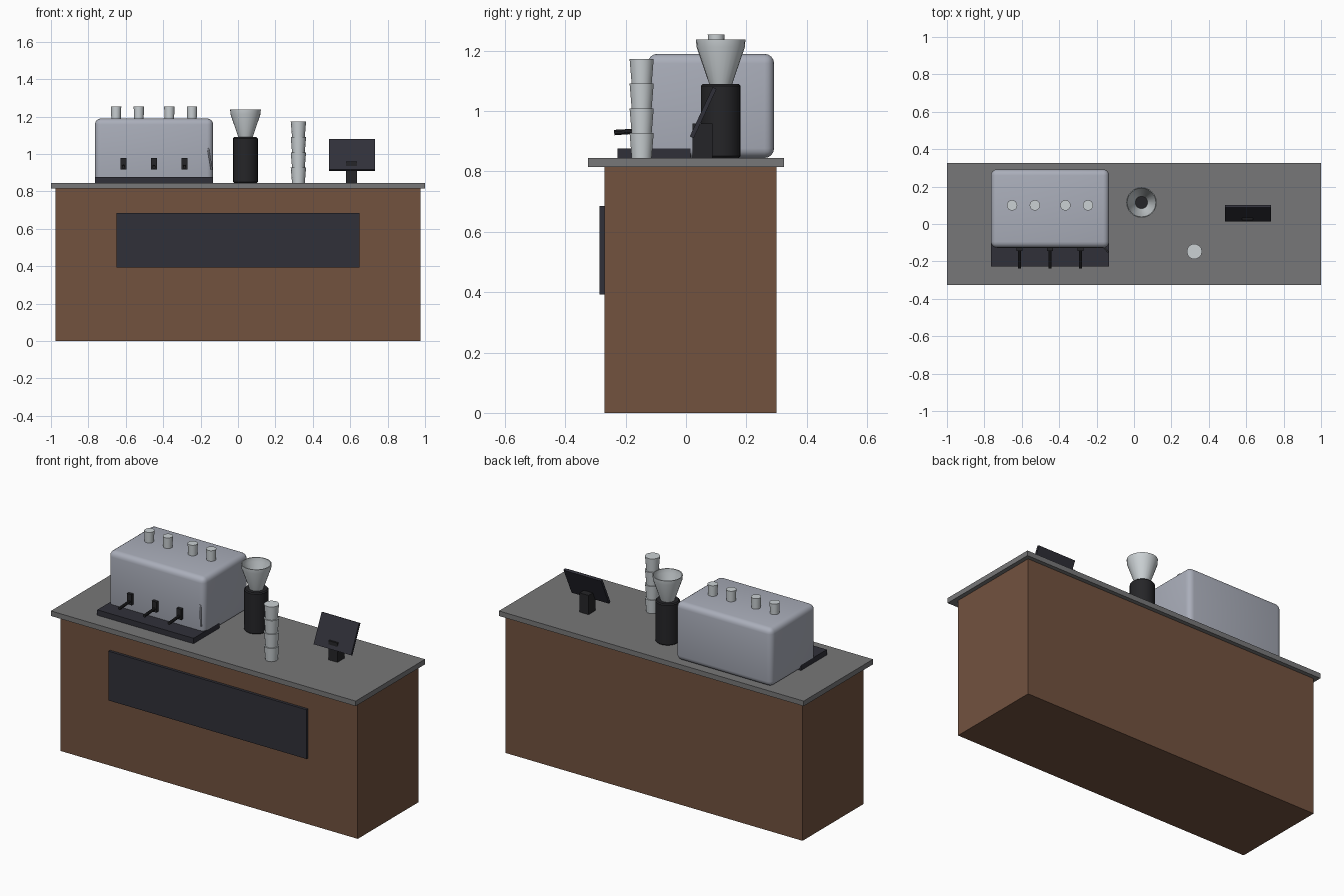
import bpy, bmesh, math
from mathutils import Vector

if "Cube" in bpy.data.objects:
    bpy.data.objects.remove(bpy.data.objects["Cube"])


def material(name, rgb):
    m = bpy.data.materials.new(name)
    lin = [((c / 255 + 0.055) / 1.055) ** 2.4 for c in rgb]
    m.diffuse_color = (*lin, 1)
    m.use_nodes = True
    m.node_tree.nodes["Principled BSDF"].inputs["Base Color"].default_value = m.diffuse_color
    return m


WOOD = material("brown wood", (114, 82, 63))
STONE = material("grey stone", (119, 119, 120))
PANEL = material("dark slate", (48, 48, 57))
STEEL = material("brushed steel", (170, 174, 186))
BLACK = material("black plastic", (37, 37, 40))
CUP = material("pale ceramic", (203, 209, 212))


def finish(name, bm, mat, smooth=False):
    bmesh.ops.recalc_face_normals(bm, faces=bm.faces)
    me = bpy.data.meshes.new(name)
    bm.to_mesh(me)
    bm.free()
    me.materials.append(mat)
    ob = bpy.data.objects.new(name, me)
    bpy.context.collection.objects.link(ob)
    if smooth:
        bpy.ops.object.select_all(action='DESELECT')
        ob.select_set(True)
        bpy.context.view_layer.objects.active = ob
        bpy.ops.object.shade_smooth_by_angle(angle=math.radians(35))
    return ob


def box(name, x, y, z, mat, bevel=0, segments=3):
    bm = bmesh.new()
    bmesh.ops.create_cube(bm, size=1)
    for v in bm.verts:
        v.co = [(r[0] + r[1]) / 2 + c * (r[1] - r[0]) for c, r in zip(v.co, (x, y, z))]
    if bevel:
        bmesh.ops.bevel(bm, geom=bm.edges[:], offset=bevel, segments=segments,
                        profile=0.5, affect='EDGES')
    return finish(name, bm, mat, bevel > 0)


def lathe(name, x, y, profile, mat, sides=24, closed=False):
    """Spin (radius, z) points; closed joins the last ring to the first, otherwise ends are capped."""
    bm = bmesh.new()
    rings = []
    for r, z in profile:
        rings.append([bm.verts.new((x + r * math.cos(2 * math.pi * i / sides),
                                    y + r * math.sin(2 * math.pi * i / sides), z))
                      for i in range(sides)])
    pairs = list(zip(rings, rings[1:]))
    if closed:
        pairs.append((rings[-1], rings[0]))
    else:
        bm.faces.new(rings[0])
        bm.faces.new(rings[-1])
    for a, b in pairs:
        for i in range(sides):
            j = (i + 1) % sides
            bm.faces.new((a[i], a[j], b[j], b[i]))
    return finish(name, bm, mat, True)


def rod(name, start, end, r1, r2, mat, sides=10):
    a, b = Vector(start), Vector(end)
    bm = bmesh.new()
    bmesh.ops.create_cone(bm, cap_ends=True, segments=sides, radius1=r1, radius2=r2,
                          depth=(b - a).length)
    turn = (b - a).to_track_quat('Z', 'Y')
    for v in bm.verts:
        v.co = turn @ v.co + (a + b) / 2
    return finish(name, bm, mat, True)


TOP = 0.845

# counter
box("counter_body", (-0.975, 0.975), (-0.27, 0.30), (0, 0.818), WOOD)
box("counter_top", (-1, 1), (-0.325, 0.325), (0.815, TOP), STONE)
box("front_panel", (-0.65, 0.65), (-0.286, -0.265), (0.393, 0.685), PANEL)

# coffee machine
box("machine_body", (-0.765, -0.133), (-0.127, 0.292), (TOP, 1.19), STEEL, 0.032, 4)
box("drip_tray", (-0.765, -0.133), (-0.227, 0.015), (TOP, 0.877), PANEL)
for i, x in enumerate((-0.612, -0.449, -0.286)):
    box(f"group_head_{i}", (x - 0.015, x + 0.015), (-0.145, -0.12), (0.917, 0.98), BLACK)
    rod(f"filter_handle_{i}", (x, -0.13, 0.936), (x, -0.238, 0.929), 0.008, 0.009, BLACK)
rod("steam_wand", (-0.16, -0.125, 1.03), (-0.14, -0.148, 0.915), 0.005, 0.005, STEEL, 8)
for i, x in enumerate((-0.652, -0.53, -0.367, -0.246)):
    lathe(f"warming_cup_{i}", x, 0.10, [(0.025, 1.185), (0.028, 1.254)], CUP, 16)

# grinder with open hopper
GX, GY = 0.04, 0.115
lathe("grinder_body", GX, GY, [(0.06, TOP), (0.066, TOP + 0.006), (0.066, 1.084), (0.06, 1.09)], BLACK)
lathe("grinder_hopper", GX, GY, [(0.037, 1.087), (0.08, 1.212), (0.082, 1.237),
                                 (0.077, 1.237), (0.075, 1.212), (0.032, 1.087)],
      CUP, closed=True)

# stack of takeaway cups
for i in range(4):
    z = TOP + i * 0.082
    lathe(f"stacked_cup_{i}", 0.323, -0.147, [(0.034, z), (0.041, z + 0.082)], CUP, 14)

# till screen, leaning back on its stand
box("screen_stand", (0.578, 0.637), (0.022, 0.088), (TOP, 0.959), BLACK)
screen = box("till_screen", (-0.123, 0.123), (-0.007, 0.007), (-0.09, 0.09), PANEL)
screen.location = (0.61, 0.057, 0.995)
screen.rotation_euler = (math.radians(-25), 0, 0)
